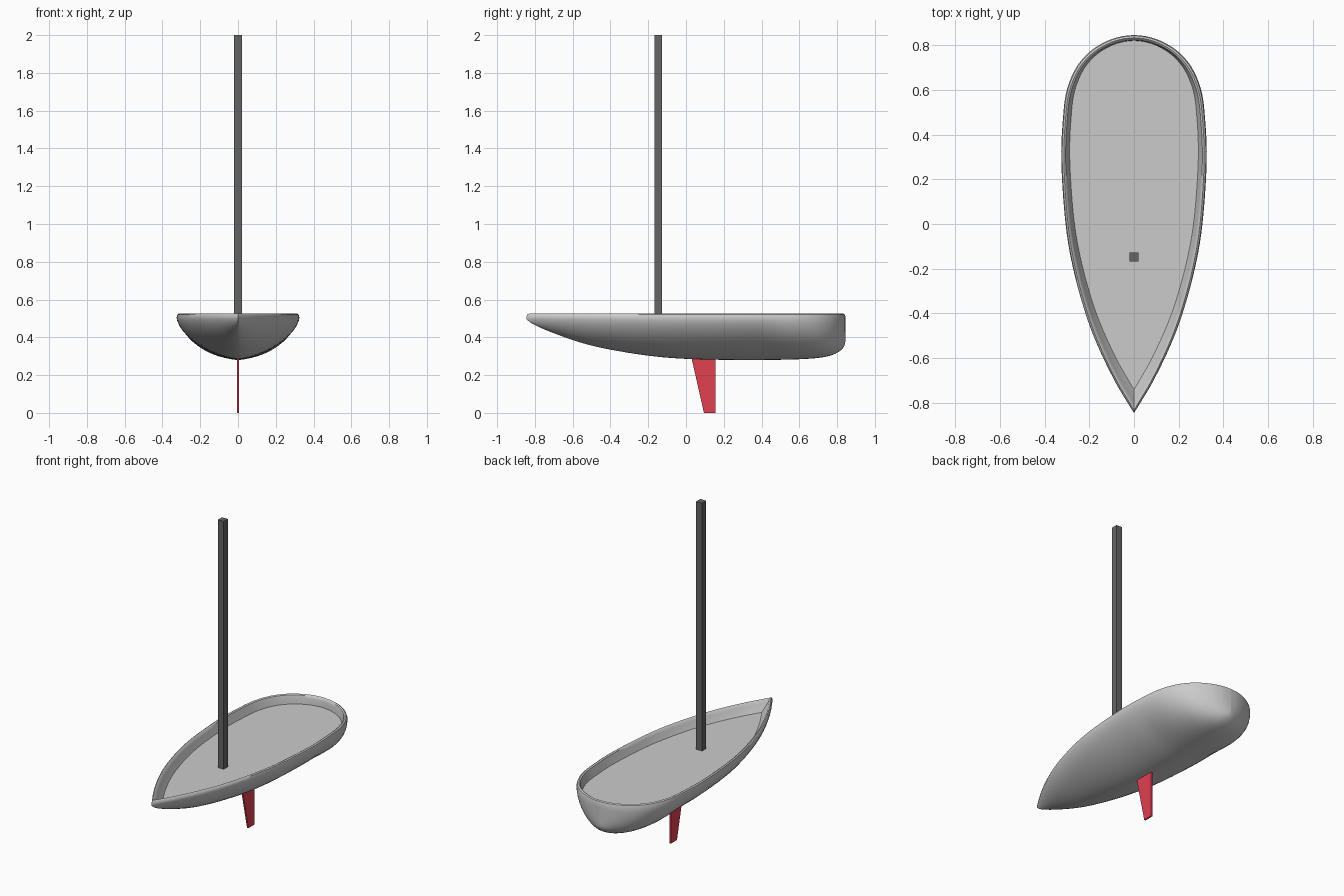
import bpy, bmesh, math

if "Cube" in bpy.data.objects:
    bpy.data.objects.remove(bpy.data.objects["Cube"])

RIM, TOP, DECK = 0.505, 0.525, 0.468
BOW, STERN = -0.845, 0.845

# Hull stations: (y, half beam at the rim, keel height)
STATIONS = [
    (BOW, 0.0, 0.495), (-0.80, 0.028, 0.465), (-0.70, 0.087, 0.422),
    (-0.55, 0.160, 0.370), (-0.40, 0.217, 0.335), (-0.20, 0.272, 0.303),
    (0.0, 0.306, 0.286), (0.28, 0.325, 0.280), (0.48, 0.317, 0.281),
    (0.60, 0.300, 0.284), (0.70, 0.258, 0.291), (0.77, 0.198, 0.305),
    (0.815, 0.127, 0.328), (0.838, 0.060, 0.355), (STERN, 0.0, 0.390),
]


def spline(pts, steps=5):
    """Catmull-Rom curve through the points."""
    out = []
    for i in range(len(pts) - 1):
        p = [pts[max(0, min(len(pts) - 1, i + k))] for k in (-1, 0, 1, 2)]
        for s in range(steps):
            t = s / steps
            out.append(tuple(
                0.5 * (2 * b + (c - a) * t + (2 * a - 5 * b + 4 * c - d) * t * t
                       + (3 * b - a - 3 * c + d) * t ** 3)
                for a, b, c, d in zip(*p)))
    out.append(pts[-1])
    return out


def finish(name, bm, color=None, smooth=False):
    bmesh.ops.remove_doubles(bm, verts=bm.verts, dist=1e-4)
    bmesh.ops.recalc_face_normals(bm, faces=bm.faces)
    mesh = bpy.data.meshes.new(name)
    bm.to_mesh(mesh)
    bm.free()
    obj = bpy.data.objects.new(name, mesh)
    bpy.context.collection.objects.link(obj)
    if color:
        mat = bpy.data.materials.new(name + "_paint")
        mat.diffuse_color = (*color, 1)
        mat.use_nodes = True
        mat.node_tree.nodes["Principled BSDF"].inputs["Base Color"].default_value = mat.diffuse_color
        mesh.materials.append(mat)
    if smooth:
        bpy.ops.object.select_all(action='DESELECT')
        obj.select_set(True)
        bpy.context.view_layer.objects.active = obj
        bpy.ops.object.shade_smooth_by_angle(angle=math.radians(40))
    return obj


def section(y, b, keel, rows=12):
    """Half section from the deck centre, over the rim, down to the keel."""
    def inset(bow, stern):
        return bow + (y - BOW) / (STERN - BOW) * (stern - bow)
    deck_y = inset(-0.74, 0.820)
    pts = [(0, deck_y, DECK), (b * 0.885, deck_y, DECK),
           (b * 0.925, inset(-0.80, 0.822), 0.505),
           (b * 0.940, inset(-0.815, 0.826), 0.520),
           (b * 0.965, inset(-0.832, 0.833), TOP),
           (b * 0.988, inset(-0.841, 0.841), 0.520)]
    fullness = 1.6 + 0.6 * max(0, (y - 0.4) / 0.45)
    for j in range(rows + 1):
        a = math.pi / 2 * j / rows
        c, s = max(0, math.cos(a)), math.sin(a)
        pts.append((b * c ** (2 / fullness) if j < rows else 0, y,
                    RIM - (RIM - keel) * s ** (2 / fullness)))
    return pts


# Hull with bulwark and sunken deck, both sides
bm = bmesh.new()
sections = [section(y, max(b, 0), k) for y, b, k in spline(STATIONS)]
for side in (-1, 1):
    grid = [[bm.verts.new((side * x, y, z)) for x, y, z in sec] for sec in sections]
    for r0, r1 in zip(grid, grid[1:]):
        for j in range(len(r0) - 1):
            bm.faces.new((r0[j], r0[j + 1], r1[j + 1], r1[j]))
finish("hull", bm, smooth=True)

# Mast
bm = bmesh.new()
bmesh.ops.create_cube(bm, size=1)
for v in bm.verts:
    v.co = (v.co.x * 0.04, v.co.y * 0.04 - 0.148, 2.0 if v.co.z > 0 else DECK - 0.01)
finish("mast", bm, color=(0.13, 0.13, 0.13))

# Tapered keel fin
bm = bmesh.new()
profile = [(0.027, 0.30), (0.155, 0.30), (0.155, 0.0), (0.095, 0.0)]
face = bm.faces.new([bm.verts.new((-0.005, y, z)) for y, z in profile])
ext = bmesh.ops.extrude_face_region(bm, geom=[face])
bmesh.ops.translate(bm, vec=(0.01, 0, 0),
                    verts=[g for g in ext["geom"] if isinstance(g, bmesh.types.BMVert)])
finish("keel_fin", bm, color=(0.75, 0.05, 0.08))
